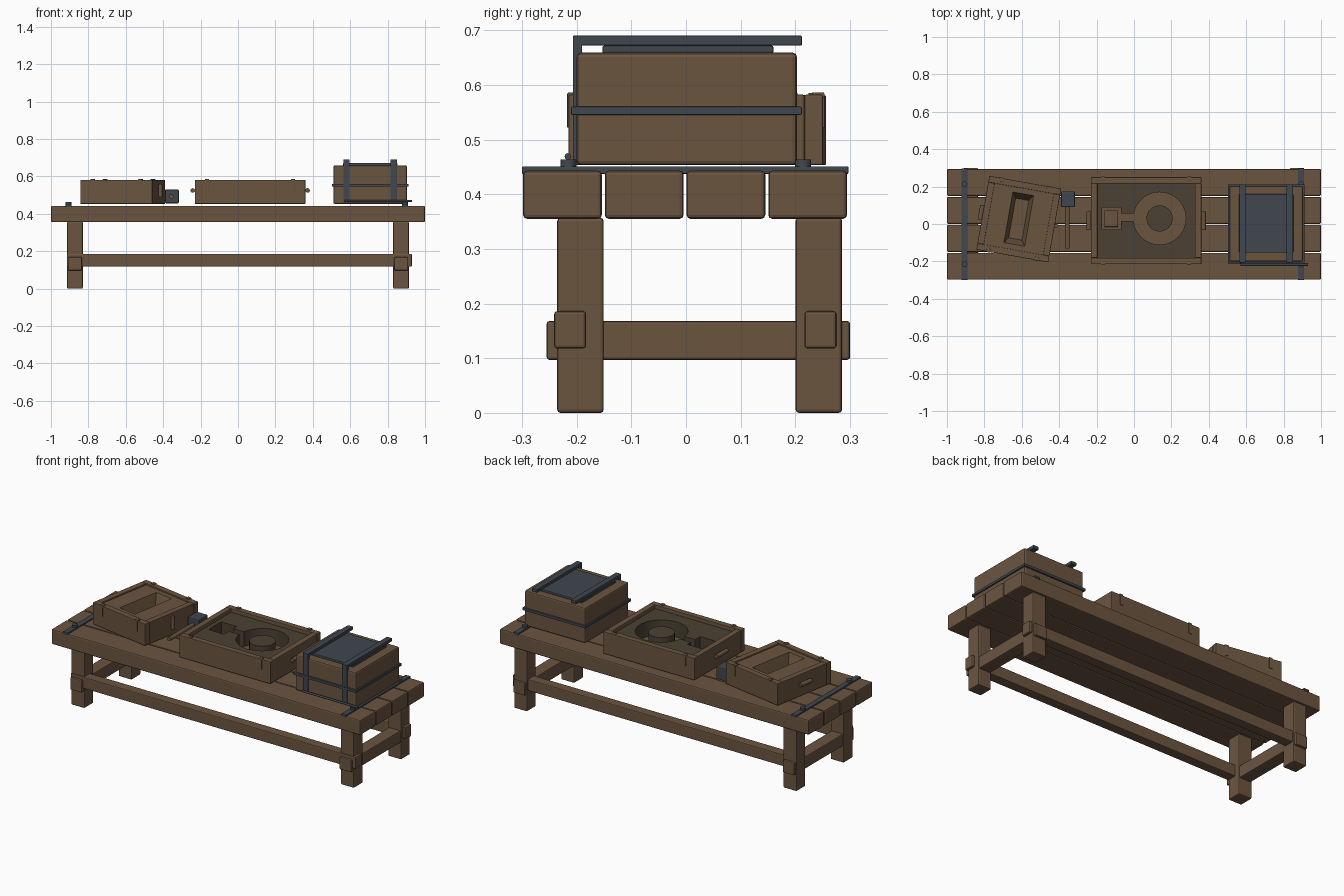
import bpy, bmesh, math
from mathutils import Matrix, Vector

cube = bpy.data.objects.get("Cube")
if cube:
    bpy.data.objects.remove(cube, do_unlink=True)


def material(name, rgb):
    m = bpy.data.materials.new(name)
    m.use_nodes = True
    m.diffuse_color = (*rgb, 1)
    bsdf = next(n for n in m.node_tree.nodes if n.type == 'BSDF_PRINCIPLED')
    bsdf.inputs["Base Color"].default_value = (*rgb, 1)
    bsdf.inputs["Roughness"].default_value = 0.8
    return m


WOOD = material("brown wood", (0.147, 0.091, 0.051))
SAND = material("dark moulding sand", (0.07, 0.053, 0.033))
IRON = material("dark iron", (0.05, 0.063, 0.077))


def finish(name, bm, mat, bevel=0.0, place=None, smooth=False):
    mesh = bpy.data.meshes.new(name)
    bm.to_mesh(mesh)
    bm.free()
    ob = bpy.data.objects.new(name, mesh)
    bpy.context.collection.objects.link(ob)
    mesh.materials.append(mat)
    if place:
        ob.matrix_world = place
    if bevel:
        mod = ob.modifiers.new("soft edges", 'BEVEL')
        mod.width = bevel
        mod.segments = 2
    if smooth:
        bpy.ops.object.select_all(action='DESELECT')
        ob.select_set(True)
        bpy.context.view_layer.objects.active = ob
        bpy.ops.object.shade_smooth_by_angle(angle=math.radians(40))
    return ob


def box(name, x, y, z, mat, bevel=0.003, place=None):
    """Box from three (low, high) ranges."""
    bm = bmesh.new()
    bmesh.ops.create_cube(bm, size=1)
    for v in bm.verts:
        v.co = Vector([(r[0] + r[1]) / 2 + c * (r[1] - r[0])
                       for r, c in zip((x, y, z), v.co)])
    return finish(name, bm, mat, bevel, place)


def rod(name, centre, radius, length, axis, mat, place=None, sides=16):
    bm = bmesh.new()
    bmesh.ops.create_cone(bm, cap_ends=True, segments=sides, radius1=radius,
                          radius2=radius, depth=length)
    turn = Vector((0, 0, 1)).rotation_difference(Vector(axis)).to_matrix().to_4x4()
    bm.transform(Matrix.Translation(centre) @ turn)
    return finish(name, bm, mat, 0, place, smooth=True)


def around(c, width):
    return (c - width / 2, c + width / 2)


# Bench top planks
for i in range(4):
    y = -0.298 + i * 0.1495
    box(f"plank_{i + 1}", (-1, 1), (y, y + 0.144), (0.355, 0.443), WOOD, 0.007)

# Legs, cross rails and long rails
for side, sx in (("right", -1), ("left", 1)):
    for end, y in (("front", -0.193), ("back", 0.243)):
        box(f"{end}_{side}_leg", around(sx * 0.872, 0.085), around(y, 0.085),
            (0, 0.357), WOOD, 0.006)
    box(f"{side}_cross_rail", around(sx * 0.872, 0.075), (-0.255, 0.30),
        (0.097, 0.168), WOOD, 0.005)
for end, y in (("front", -0.212), ("back", 0.246)):
    box(f"{end}_long_rail", (-0.915, 0.93), around(y, 0.058), (0.118, 0.186), WOOD, 0.005)

# Iron straps across the bench ends, with bolts
for side, x in (("right", -0.906), ("left", 0.893)):
    box(f"{side}_bench_strap", around(x, 0.032), (-0.3, 0.297), (0.437, 0.451), IRON, 0.002)
    for y in (-0.215, 0.214):
        rod(f"{side}_strap_bolt", (x, y, 0.456), 0.015, 0.015, (0, 0, 1), IRON)


def flask(name, w, d, top, place):
    """Open wooden moulding frame with a floor and rim clips."""
    wall, base = 0.034, 0.453
    hw, hd = w / 2, d / 2
    for s in (-1, 1):
        box(f"{name}_end_wall", around(s * (hw - wall / 2), wall),
            (wall - hd, hd - wall), (base, top), WOOD, 0.003, place)
        box(f"{name}_side_wall", (-hw, hw), around(s * (hd - wall / 2), wall),
            (base, top), WOOD, 0.003, place)
        for sx in (-1, 1):
            x = sx * (hw - 0.065)
            box(f"{name}_clip_top", around(x, 0.022), around(s * (hd - 0.009), 0.022),
                (top - 0.005, top + 0.004), WOOD, 0.001, place)
            box(f"{name}_clip_plate", around(x, 0.018), around(s * hd, 0.006),
                (top - 0.06, top + 0.002), WOOD, 0.001, place)
    box(f"{name}_floor", (wall - hw, hw - wall), (wall - hd, hd - wall),
        (base, 0.472), WOOD, 0, place)


# Middle flask
middle = Matrix.Translation((0.065, 0.018, 0))
flask("middle_flask", 0.59, 0.465, 0.582, middle)
for x in (-0.242, 0.372):
    rod("middle_flask_handle", (x, 0.018, 0.525), 0.012, 0.1, (0, 1, 0), WOOD)

# Sand bed with a round cavity, a pouring basin and a channel cut through it
sand = box("sand_bed", (-0.197, 0.327), (-0.182, 0.218), (0.47, 0.56), SAND, 0)
cutters = [
    rod("cavity_cutter", (0.137, 0.03, 0.52), 0.14, 0.2, (0, 0, 1), SAND, sides=40),
    box("basin_cutter", (-0.17, -0.07), (-0.03, 0.088), (0.4, 0.62), SAND, 0),
    box("channel_cutter", (-0.1, 0.03), (0.015, 0.055), (0.41, 0.63), SAND, 0),
]
bpy.context.view_layer.objects.active = sand
for c in cutters:
    mod = sand.modifiers.new("cut", 'BOOLEAN')
    mod.operation = 'DIFFERENCE'
    mod.solver = 'EXACT'
    mod.object = c
    bpy.ops.object.modifier_apply(modifier=mod.name)
for c in cutters:
    bpy.data.objects.remove(c, do_unlink=True)
rod("cavity_core", (0.137, 0.03, 0.512), 0.07, 0.084, (0, 0, 1), SAND, sides=32)
box("basin_block", (-0.158, -0.085), (-0.015, 0.073), (0.47, 0.495), WOOD, 0.002)

# Turned flask with a tapered ingot hollow
turned = Matrix.Translation((-0.616, 0.026, 0)) @ Matrix.Rotation(math.radians(-10), 4, 'Z')
flask("turned_flask", 0.39, 0.4, 0.581, turned)
bm = bmesh.new()
bmesh.ops.create_cube(bm, size=1)
for v in bm.verts:
    v.co = (v.co.x * 0.324, v.co.y * 0.334, 0.573 if v.co.z > 0 else 0.47)
bm.faces.ensure_lookup_table()
top = max(bm.faces, key=lambda f: f.calc_center_median().z)
for w, d, z in ((0.113, 0.275, 0.573), (0.072, 0.215, 0.495)):
    bmesh.ops.inset_individual(bm, faces=[top], thickness=0.01)
    for v in top.verts:
        v.co = (math.copysign(w / 2, v.co.x), math.copysign(d / 2, v.co.y), z)
finish("ingot_mould", bm, WOOD, 0, turned)
rod("turned_flask_handle", (-0.204, 0, 0.525), 0.012, 0.08, (0, 1, 0), WOOD, turned)
rod("turned_flask_peg", (0.204, 0, 0.525), 0.011, 0.07, (0, 0, 1), WOOD, turned)

# Mallet
box("mallet_head", (-0.39, -0.316), (0.09, 0.175), (0.456, 0.53), IRON, 0.006)
rod("mallet_handle", (-0.356, -0.015, 0.492), 0.012, 0.23, (0, 1, 0), WOOD)

# Iron-bound block with lid plate
box("bound_block", (0.51, 0.903), (-0.2, 0.203), (0.453, 0.659), WOOD, 0.008)
box("lid_plate", (0.562, 0.852), (-0.153, 0.16), (0.657, 0.672), IRON, 0.004)
for x in (0.58, 0.833):
    box("lid_bar", around(x, 0.034), (-0.207, 0.212), (0.672, 0.69), IRON, 0.002)
    box("front_strap", around(x, 0.034), (-0.207, -0.19), (0.46, 0.688), IRON, 0.002)
for y in (-0.204, 0.206):
    box("band_side", (0.503, 0.91), around(y, 0.012), (0.545, 0.56), IRON, 0.002)
for x in (0.508, 0.905):
    box("band_end", around(x, 0.012), (-0.21, 0.212), (0.545, 0.56), IRON, 0.002)
rod("poker", (0.75, -0.216, 0.469), 0.006, 0.36, (1, 0, 0), IRON, sides=12)
